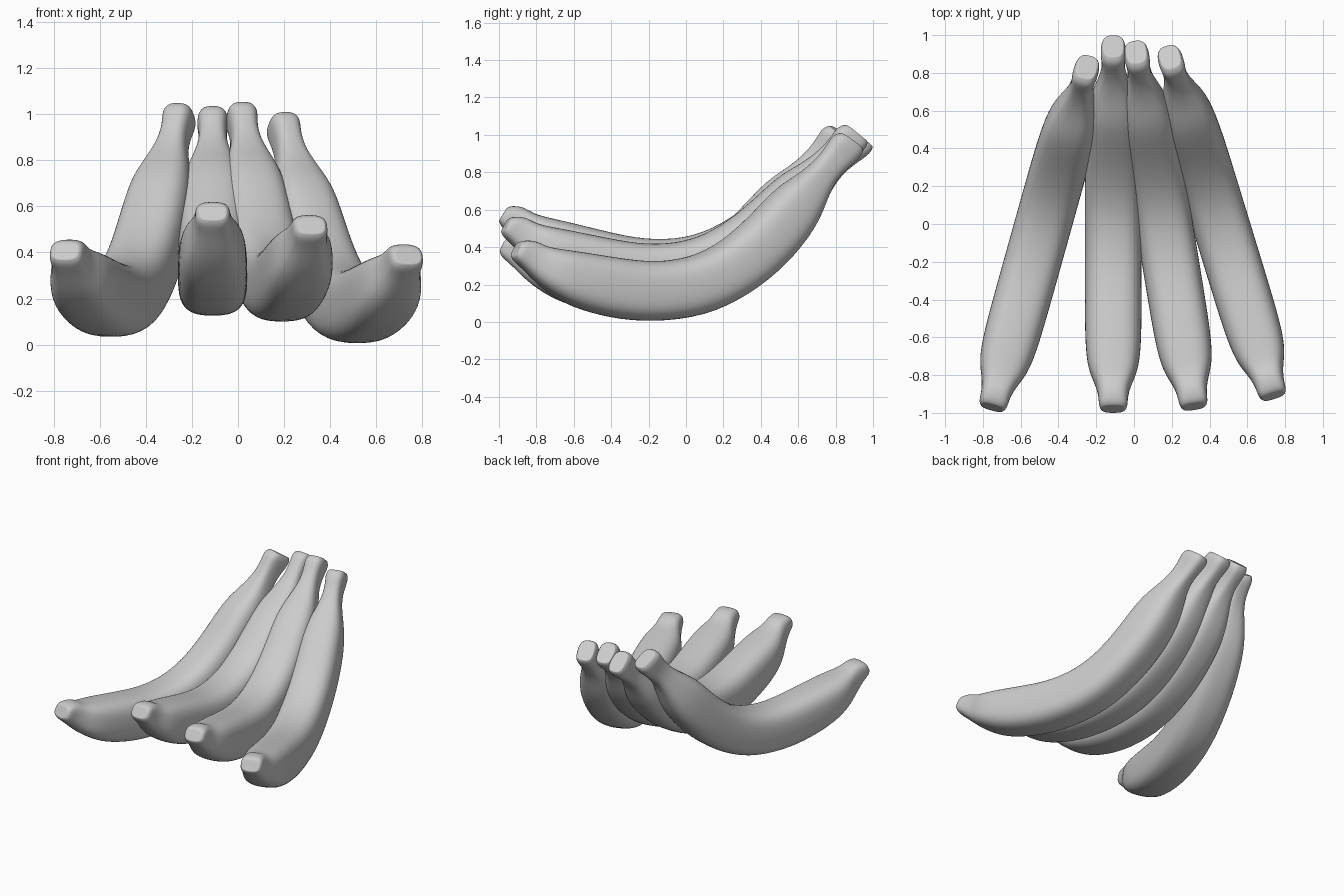
import bpy, bmesh
from math import cos, sin, pi, radians
from mathutils import Matrix, Vector

cube = bpy.data.objects.get("Cube")
if cube:
    bpy.data.objects.remove(cube, do_unlink=True)

grey = bpy.data.materials.new("plain grey")
grey.use_nodes = True
colour = (0.6, 0.6, 0.6, 1)
grey.diffuse_color = colour
grey.node_tree.nodes["Principled BSDF"].inputs["Base Color"].default_value = colour

# Fruit sections from blossom tip to stem: top y, top z, bottom y, bottom z, half width
SECTIONS = [
    (-.95, .42, -.985, .35, .06), (-.93, .435, -.975, .325, .078),
    (-.86, .435, -.93, .29, .078), (-.81, .405, -.85, .21, .095),
    (-.74, .39, -.77, .15, .132), (-.62, .375, -.65, .08, .15),
    (-.4, .34, -.43, .02, .153), (-.2, .315, -.2, 0, .153),
    (.02, .34, .08, .03, .153), (.2, .43, .32, .14, .153),
    (.36, .57, .53, .3, .152), (.5, .72, .7, .5, .142),
    (.62, .79, .765, .66, .105), (.72, .87, .82, .765, .064),
    (.78, .95, .9, .835, .06), (.81, 1.0, .965, .89, .072),
    (.85, 1.01, .97, .925, .055),
]
SIDES = 16


def rounded(v):
    """Push a circle coordinate outward to make a rounded square."""
    return abs(v) ** 0.68 * (1 if v > 0 else -1)


def build_fruit(name, location, yaw, pitch):
    bm = bmesh.new()
    rings = []
    for ty, tz, by, bz, w in SECTIONS:
        top, bottom = Vector((0, ty, tz)), Vector((0, by, bz))
        mid, up = (top + bottom) / 2, (top - bottom) / 2
        ring = []
        for i in range(SIDES):
            a = 2 * pi * (i + 0.5) / SIDES
            side = Vector((w * rounded(cos(a)), 0, 0))
            ring.append(bm.verts.new(mid + side + up * rounded(sin(a)) * 1.03))
        rings.append(ring)
    for a, b in zip(rings, rings[1:]):
        for i in range(SIDES):
            j = (i + 1) % SIDES
            bm.faces.new((a[i], a[j], b[j], b[i]))
    # Closed ends
    caps = [bm.faces.new(rings[0][::-1]), bm.faces.new(rings[-1])]
    bmesh.ops.inset_individual(bm, faces=caps, thickness=0.02)
    bmesh.ops.recalc_face_normals(bm, faces=bm.faces)
    mesh = bpy.data.meshes.new(name)
    bm.to_mesh(mesh)
    bm.free()
    mesh.materials.append(grey)
    mesh.shade_smooth()
    obj = bpy.data.objects.new(name, mesh)
    bpy.context.collection.objects.link(obj)
    obj.matrix_world = (Matrix.Translation(location)
                        @ Matrix.Rotation(radians(yaw), 4, 'Z')
                        @ Matrix.Rotation(radians(pitch), 4, 'X'))
    sub = obj.modifiers.new("smooth skin", 'SUBSURF')
    sub.levels = sub.render_levels = 2


# Bunch of four, fanned out from the stems
build_fruit("outer_right_banana", (-.49, -.035, .03), -15.6, .6)
build_fruit("inner_right_banana", (-.11, -.05, .105), 0, -5.1)
build_fruit("inner_left_banana", (.165, -.03, .085), 9.3, -2.7)
build_fruit("outer_left_banana", (.455, .015, 0), 17, 0)
